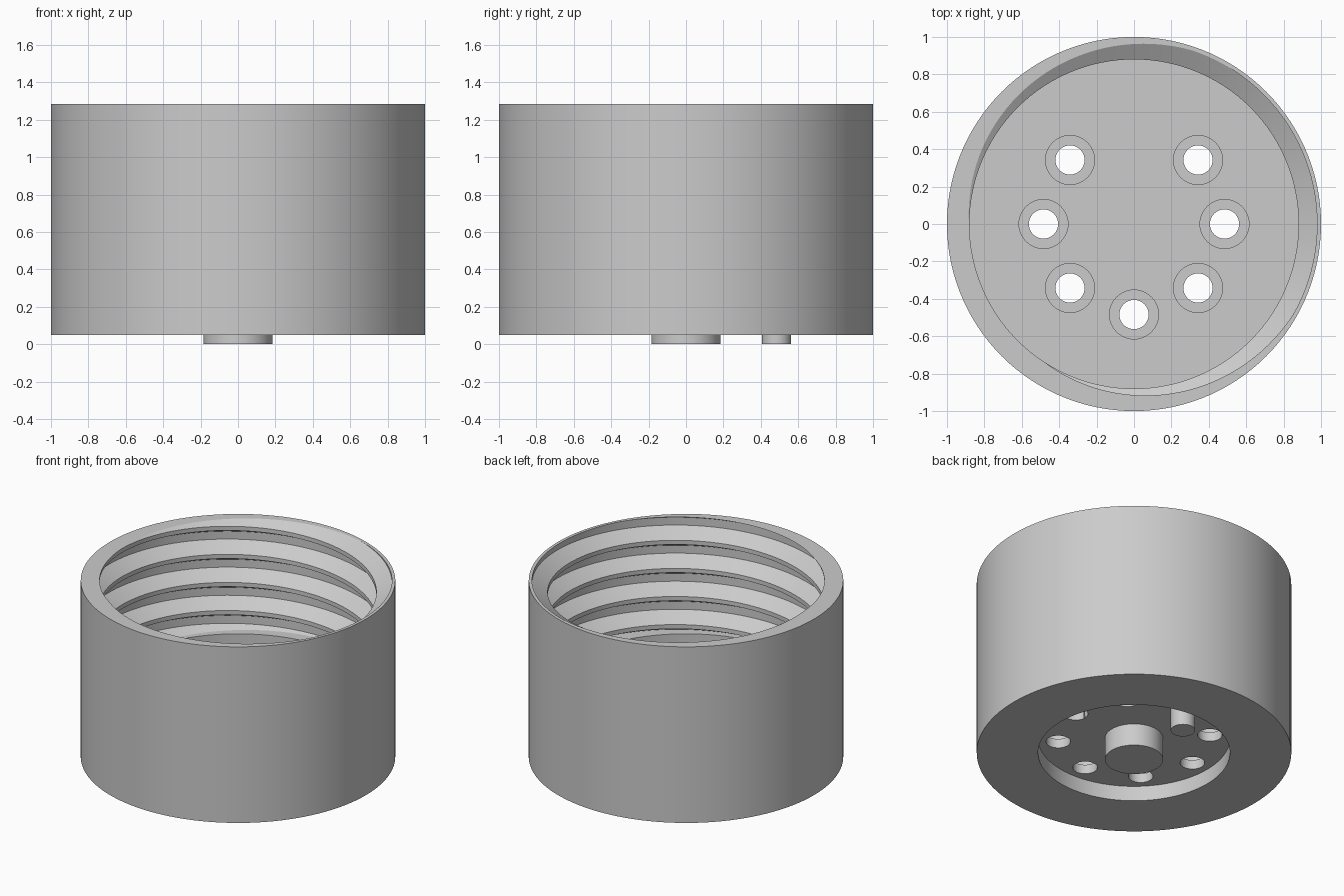
import bpy, bmesh, math

if "Cube" in bpy.data.objects:
    bpy.data.objects.remove(bpy.data.objects["Cube"])

TOP, RELIEF, FLOOR, CEIL, BASE = 1.285, 0.50, 0.285, 0.155, 0.05   # main heights
PITCH, R_MIN, R_MAX = 0.197, 0.88, 0.979                          # internal thread
SEG = 120

grey = bpy.data.materials.new("grey")
grey.diffuse_color = (0.6, 0.6, 0.6, 1)
grey.use_nodes = True
grey.node_tree.nodes["Principled BSDF"].inputs["Base Color"].default_value = grey.diffuse_color

# thread cross-section over one pitch: (fraction, radius)
THREAD = [(0.14, R_MAX), (0.4, R_MIN), (0.55, R_MIN), (0.86, R_MAX), (1.14, R_MAX)]


def thread_radius(z, angle):
    """Thread radius at a height and angle; the groove meets the rim at 21 degrees."""
    f = ((z - TOP) / PITCH - (angle - math.radians(21)) / math.tau) % 1.0
    if f < THREAD[0][0]:
        f += 1.0
    for (f0, r0), (f1, r1) in zip(THREAD, THREAD[1:]):
        if f <= f1:
            return r0 + (r1 - r0) * (f - f0) / (f1 - f0)
    return R_MAX


def finish(obj):
    obj.data.materials.clear()
    obj.data.materials.append(grey)
    bpy.ops.object.select_all(action='DESELECT')
    obj.select_set(True)
    bpy.context.view_layer.objects.active = obj
    bpy.ops.object.shade_smooth_by_angle(angle=math.radians(25))


def cylinder(name, x, y, r, z0, z1, sides=48):
    bpy.ops.mesh.primitive_cylinder_add(vertices=sides, radius=r, depth=z1 - z0,
                                        location=(x, y, (z0 + z1) / 2))
    obj = bpy.context.object
    obj.name = name
    return obj


# threaded cup: one profile column per angle, bridged all the way round
bm = bmesh.new()
columns = []
for i in range(SEG + 1):
    a = math.tau * i / SEG
    # floor and plain wall below the thread
    pts = [(0, FLOOR), (R_MIN, FLOOR), (R_MIN, RELIEF)]
    for k in range(-6, 3):
        for f, _ in THREAD[:4]:
            z = TOP + PITCH * (k + f + (a - math.radians(21)) / math.tau)
            z = min(max(z, RELIEF), TOP)
            pts.append((thread_radius(z, a), z))
    # rim, outer wall and base recess
    pts += [(1, TOP), (1, BASE), (0.61, BASE), (0.61, CEIL), (0, CEIL)]
    columns.append([bm.verts.new((r * math.cos(a), r * math.sin(a), z)) for r, z in pts])
for c0, c1 in zip(columns, columns[1:]):
    for j in range(len(c0) - 1):
        bm.faces.new((c0[j], c1[j], c1[j + 1], c0[j + 1]))
bmesh.ops.remove_doubles(bm, verts=bm.verts, dist=1e-4)
bmesh.ops.dissolve_degenerate(bm, edges=bm.edges, dist=1e-5)
bmesh.ops.recalc_face_normals(bm, faces=bm.faces)
mesh = bpy.data.meshes.new("threaded_cup")
bm.to_mesh(mesh)
bm.free()
cup = bpy.data.objects.new("threaded_cup", mesh)
bpy.context.collection.objects.link(cup)

# seven stepped holes through the floor
cutters = []
for deg in (0, 45, 135, 180, 225, 270, 315):
    x, y = 0.484 * math.cos(math.radians(deg)), 0.484 * math.sin(math.radians(deg))
    cutters.append(cylinder("hole_cutter", x, y, 0.078, 0.08, 0.6))
    cutters.append(cylinder("counterbore_cutter", x, y, 0.131, 0.22, 0.6))
for c in cutters:
    mod = cup.modifiers.new("hole", 'BOOLEAN')
    mod.operation, mod.solver, mod.object = 'DIFFERENCE', 'EXACT', c
bpy.context.view_layer.objects.active = cup
for mod in list(cup.modifiers):
    bpy.ops.object.modifier_apply(modifier=mod.name)
for c in cutters:
    bpy.data.objects.remove(c)
finish(cup)

# posts under the base
finish(cylinder("centre_post", 0, 0, 0.185, 0, CEIL + 0.01, 64))
finish(cylinder("locating_pin", 0, 0.484, 0.078, 0, CEIL + 0.01))
